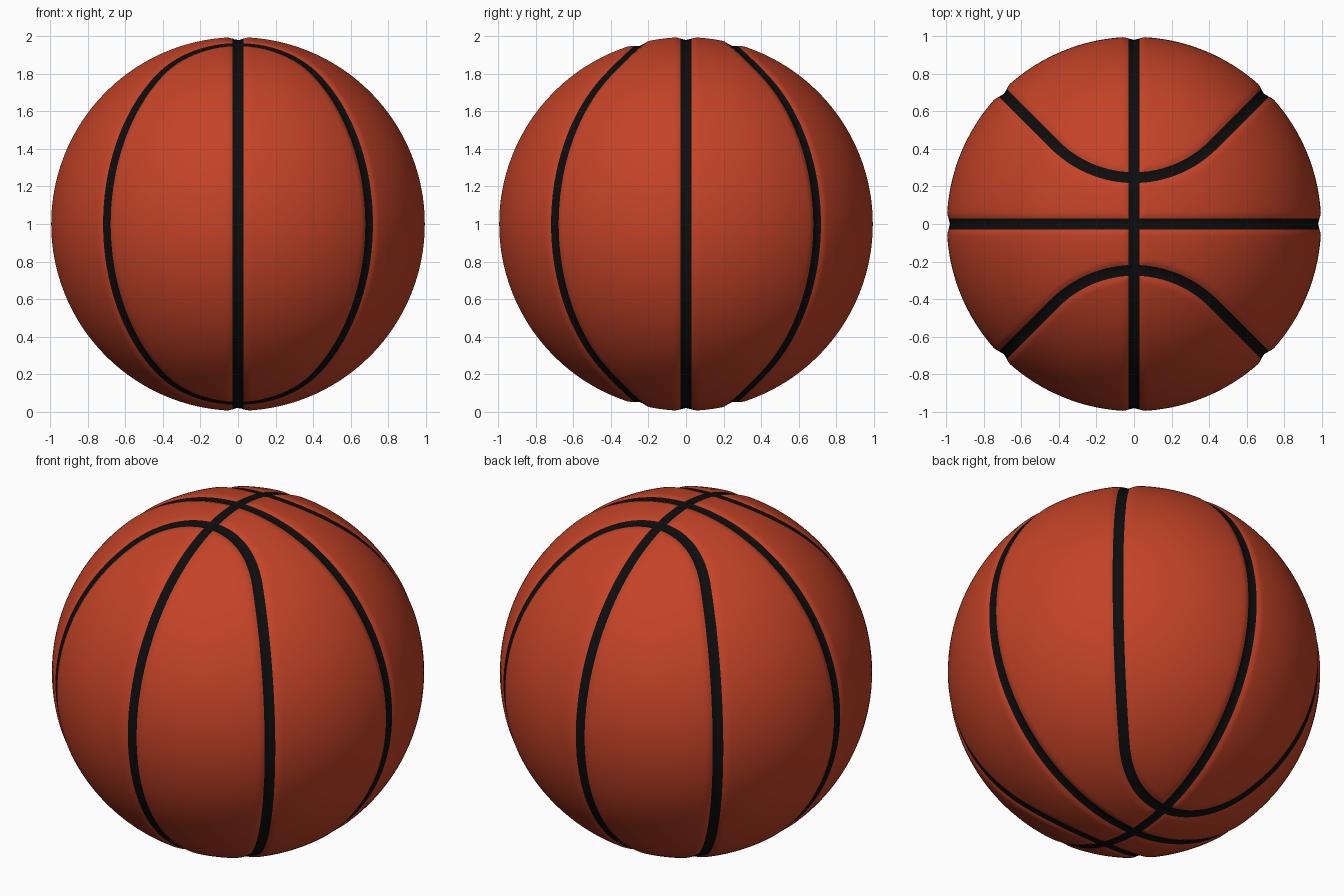
import bpy, bmesh, math

if "Cube" in bpy.data.objects:
    bpy.data.objects.remove(bpy.data.objects["Cube"])

R = 0.997         # ball radius
SEAM = 0.029      # half width of black seam
SHOULDER = 0.062  # half width of the whole groove
DEPTH = 0.016
GAP = 0.25        # distance of each side loop from the pole, seen from the top
ARC = GAP / (math.sqrt(2) - 1)
CY = GAP + ARC


# Signed distances to the three seam families, on the unit sphere
def seam_x(p):
    return p.x


def seam_y(p):
    return p.y


def seam_loop(p):
    x, y = abs(p.x), abs(p.y)
    if x < CY - y:                       # rounded bend near the poles
        return math.hypot(x, y - CY) - ARC
    return (x - y) / math.sqrt(2)        # straight diagonal run


FIELDS = (seam_x, seam_y, seam_loop)


def distance(p):
    return min(abs(f(p)) for f in FIELDS)


# Cut clean edges into the mesh where field == level
def cut(bm, field, level):
    val = {v: field(v.co) - level for v in bm.verts}
    on = {v for v, d in val.items() if abs(d) < 0.001}
    for e in list(bm.edges):
        a, b = e.verts
        if a in on or b in on or val[a] * val[b] > 0:
            continue
        t = val[a] / (val[a] - val[b])
        co = a.co.lerp(b.co, t).normalized()
        _, nv = bmesh.utils.edge_split(e, a, t)
        nv.co = co
        on.add(nv)
    for f in list(bm.faces):
        vs = [v for v in f.verts if v in on]
        if len(vs) == 2 and not bm.edges.get(vs):
            bmesh.utils.face_split(f, vs[0], vs[1])


def material(name, rgb):
    m = bpy.data.materials.new(name)
    m.diffuse_color = (*rgb, 1)
    m.use_nodes = True
    m.node_tree.nodes["Principled BSDF"].inputs["Base Color"].default_value = m.diffuse_color
    return m


# Sphere with seam lines cut in
bm = bmesh.new()
bmesh.ops.create_icosphere(bm, subdivisions=6, radius=1)
for field in FIELDS:
    for level in (SEAM, SHOULDER, 0.045):
        cut(bm, field, level)
        cut(bm, field, -level)
    cut(bm, field, 0)

# Black seams, orange panels
for f in bm.faces:
    f.smooth = True
    f.material_index = int(distance(f.calc_center_median()) < SEAM)

# Press the grooves in
for v in bm.verts:
    d = min(distance(v.co) / SHOULDER, 1)
    drop = DEPTH * 0.5 * (1 + math.cos(math.pi * d))
    v.co = v.co.normalized() * (R - drop)

mesh = bpy.data.meshes.new("ball")
bm.to_mesh(mesh)
bm.free()
mesh.materials.append(material("orange rubber", (0.55, 0.056, 0.02)))
mesh.materials.append(material("black seam", (0.004, 0.004, 0.004)))
ball = bpy.data.objects.new("ball", mesh)
ball.location.z = 1
bpy.context.collection.objects.link(ball)
